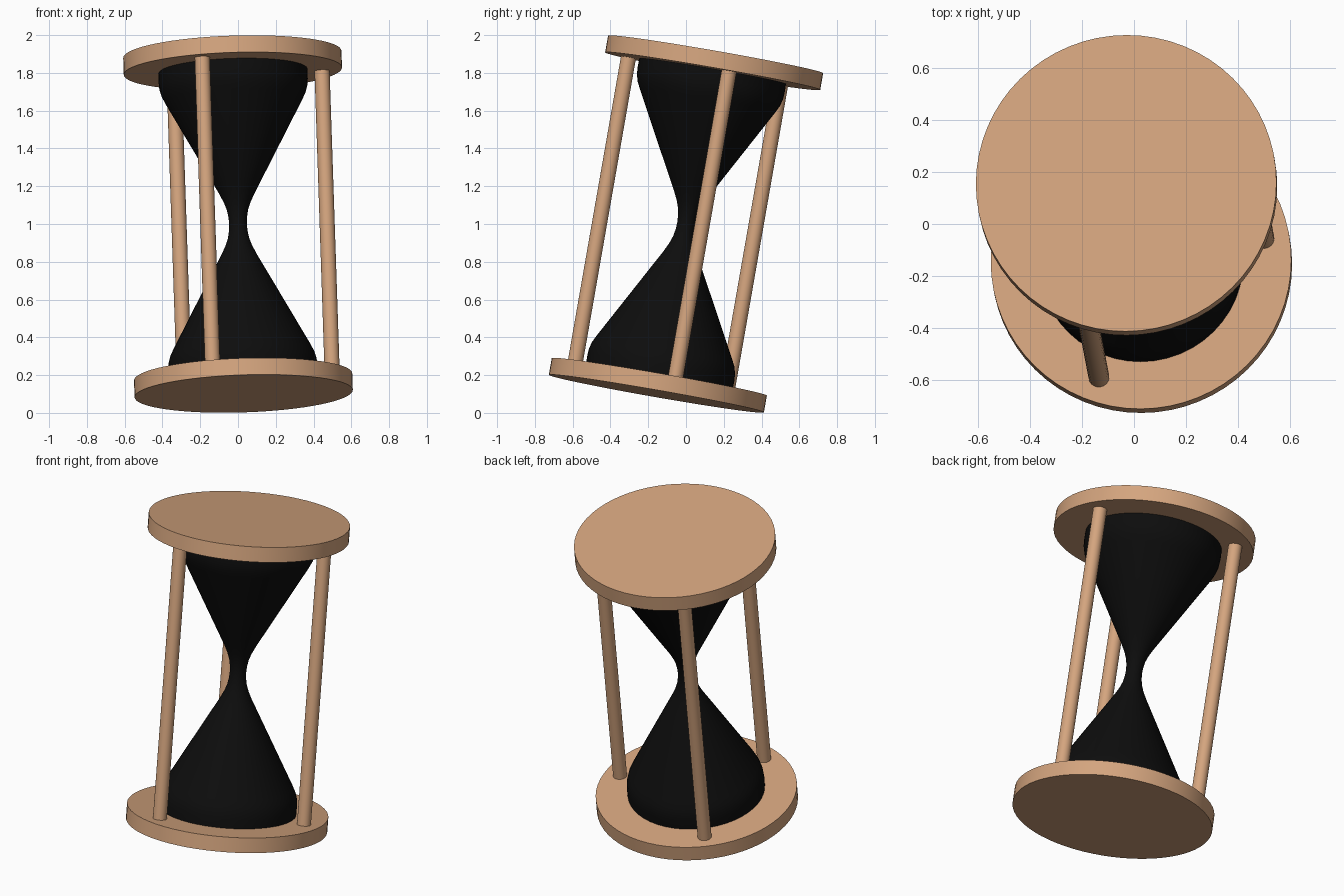
import bpy, bmesh, math
from mathutils import Vector, Matrix

default = bpy.data.objects.get("Cube")
if default:
    bpy.data.objects.remove(default, do_unlink=True)

# The whole hourglass leans: local z follows this axis
AXIS = Vector((-0.033, 0.172, 0.985)).normalized()
TILT = Matrix.Translation((0, 0, 1)) @ Vector((0, 0, 1)).rotation_difference(AXIS).to_matrix().to_4x4()
HALF = 0.912
THICK = 0.09
DISC_RADIUS = 0.578
ROD_RADIUS = 0.04
ROD_RING = 0.48


def make_material(name, color):
    mat = bpy.data.materials.new(name)
    mat.use_nodes = True
    mat.diffuse_color = color
    for node in mat.node_tree.nodes:
        if node.type == 'BSDF_PRINCIPLED':
            node.inputs["Base Color"].default_value = color
    return mat


wood = make_material("tan wood", (0.66, 0.375, 0.21, 1))
black = make_material("black glass", (0.004, 0.004, 0.004, 1))


def lathe(name, profile, segments, mat, offset=(0, 0)):
    """Revolve (radius, height) points into a capped solid, then lean it."""
    bm = bmesh.new()
    rings = []
    for r, z in profile:
        angles = [math.tau * i / segments for i in range(segments)]
        rings.append([bm.verts.new((r * math.cos(a) + offset[0], r * math.sin(a) + offset[1], z))
                      for a in angles])
    for low, high in zip(rings, rings[1:]):
        for i in range(segments):
            j = (i + 1) % segments
            bm.faces.new((low[i], low[j], high[j], high[i]))
    bm.faces.new(rings[0][::-1])
    bm.faces.new(rings[-1])
    mesh = bpy.data.meshes.new(name)
    bm.to_mesh(mesh)
    bm.free()
    mesh.materials.append(mat)
    obj = bpy.data.objects.new(name, mesh)
    bpy.context.collection.objects.link(obj)
    obj.matrix_world = TILT
    bpy.ops.object.select_all(action='DESELECT')
    obj.select_set(True)
    bpy.context.view_layer.objects.active = obj
    bpy.ops.object.shade_smooth_by_angle(angle=math.radians(35))
    return obj


# End discs
inner = HALF - THICK
lathe("bottom_disc", [(DISC_RADIUS, -HALF), (DISC_RADIUS, -inner)], 64, wood)
lathe("top_disc", [(DISC_RADIUS, inner), (DISC_RADIUS, HALF)], 64, wood)

# Glass bulbs: half profile from the neck up, mirrored downwards
half = [(0.049, 0.035), (0.056, 0.075), (0.07, 0.115), (0.094, 0.165), (0.124, 0.22),
        (0.365, 0.665), (0.382, 0.7), (0.392, 0.735), (0.395, 0.77), (0.394, inner)]
profile = [(r, -z) for r, z in reversed(half)] + [(0.047, 0)] + half
lathe("glass_bulbs", profile, 48, black)

# Three supporting rods
for k, name in enumerate(("left_rod", "back_rod", "front_rod")):
    angle = math.radians(10.4 + 120 * k)
    lathe(name, [(ROD_RADIUS, -inner), (ROD_RADIUS, inner)], 24, wood,
          (ROD_RING * math.cos(angle), ROD_RING * math.sin(angle)))
